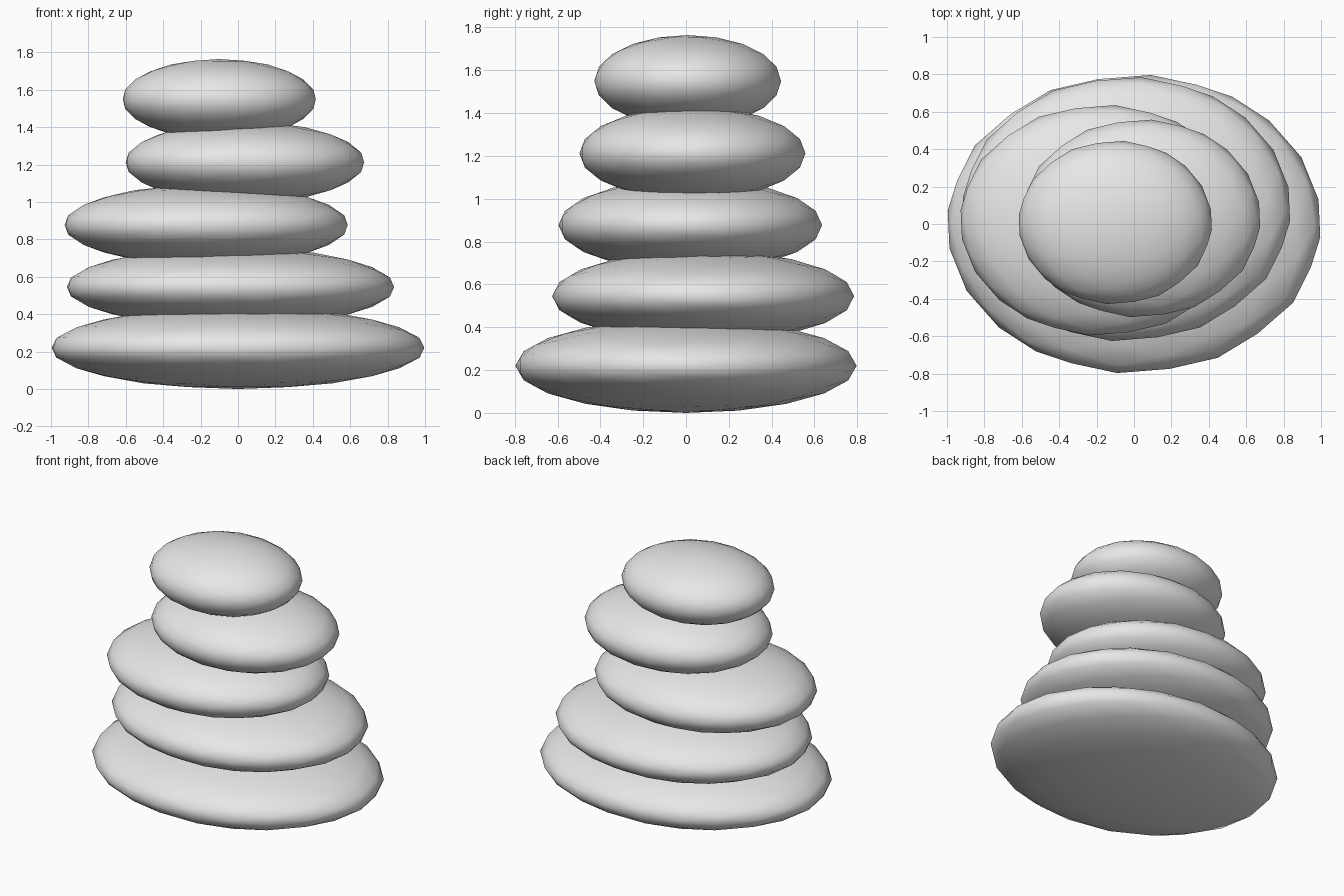
import bpy
import math
from mathutils import Matrix

if "Cube" in bpy.data.objects:
    bpy.data.objects.remove(bpy.data.objects["Cube"])

stone = bpy.data.materials.new("stone grey")
stone.diffuse_color = (0.8, 0.8, 0.8, 1)
stone.use_nodes = True
stone.node_tree.nodes["Principled BSDF"].inputs["Base Color"].default_value = stone.diffuse_color

# Turn the icosphere so its edge midpoints lie on the three axes
a = math.atan(2 / (1 + math.sqrt(5)))
c, s = math.cos(a), math.sin(a)
AXIS_ALIGN = Matrix(((c, 0, s, 0), (-s, 0, c, 0), (0, -1, 0, 0), (0, 0, 0, 1)))


def pebble(name, centre, radii):
    """Smooth flattened pebble."""
    bpy.ops.mesh.primitive_ico_sphere_add(subdivisions=3, radius=1)
    ob = bpy.context.object
    ob.name = name
    ob.data.transform(Matrix.Diagonal((*radii, 1)) @ AXIS_ALIGN)
    ob.location = centre
    ob.data.materials.append(stone)
    bpy.ops.object.shade_smooth()


# Stack from the ground up: centre, then half sizes
pebble("bottom_stone", (0, 0, 0.22), (1.0, 0.8, 0.22))
pebble("second_stone", (-0.04, 0.08, 0.545), (0.878, 0.708, 0.213))
pebble("middle_stone", (-0.17, 0.02, 0.877), (0.76, 0.618, 0.215))
pebble("fourth_stone", (0.037, 0.03, 1.212), (0.64, 0.53, 0.217))
pebble("top_stone", (-0.10, 0.008, 1.549), (0.518, 0.438, 0.215))
